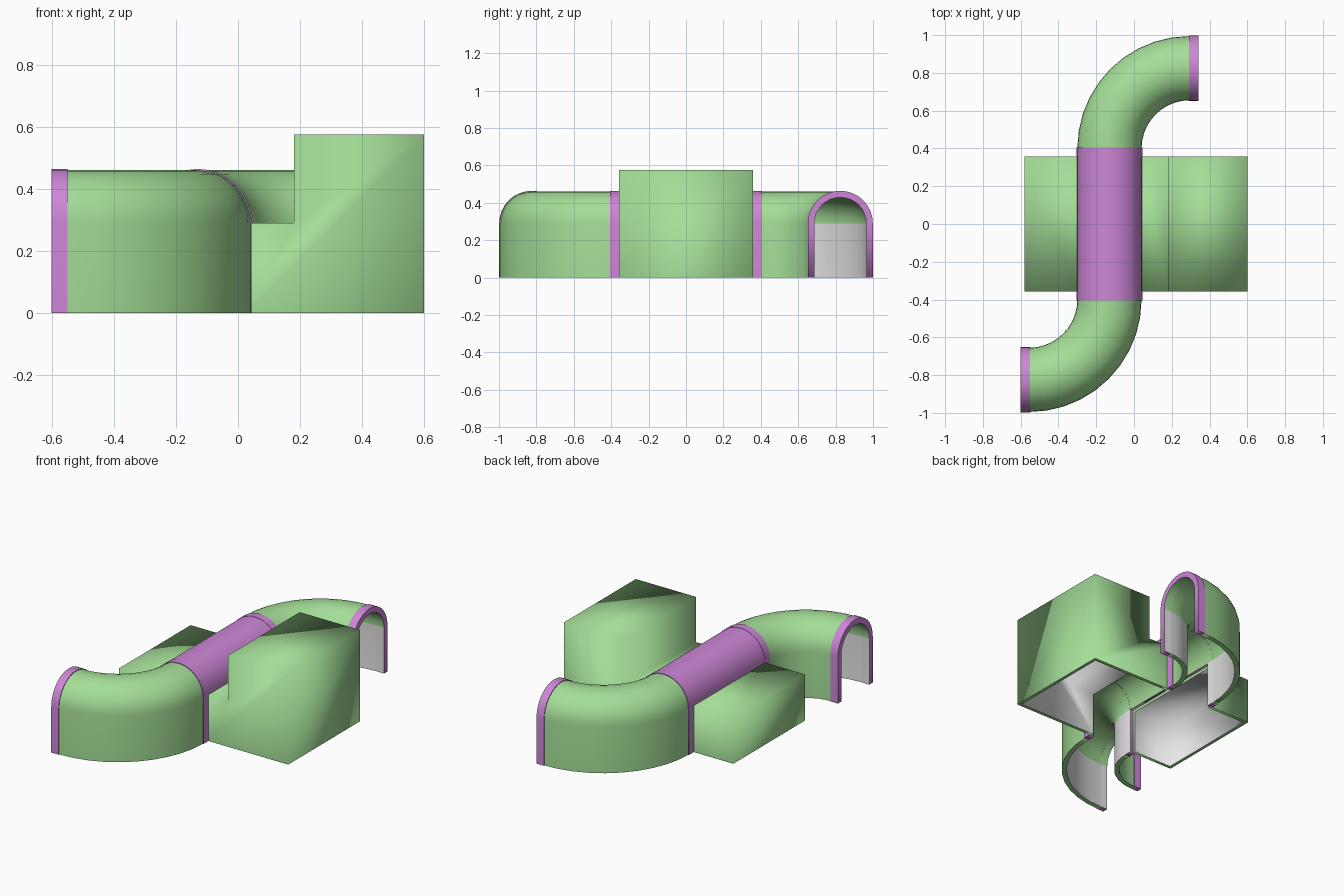
import bpy, bmesh
from math import sin, cos, pi
from mathutils import Vector

if "Cube" in bpy.data.objects:
    bpy.data.objects.remove(bpy.data.objects["Cube"])


def material(name, rgb):
    m = bpy.data.materials.new(name)
    m.use_nodes = True
    m.diffuse_color = (*rgb, 1)
    bsdf = m.node_tree.nodes["Principled BSDF"]
    bsdf.inputs["Base Color"].default_value = (*rgb, 1)
    bsdf.inputs["Roughness"].default_value = 0.7
    return m


GREEN = material("soft_green", (0.37, 0.73, 0.31))
PURPLE = material("orchid_purple", (0.61, 0.24, 0.68))
GREY = material("interior_grey", (0.8, 0.8, 0.8))

SPRING = 0.29       # height where the walls turn into the arch
AXIS = -0.13        # x of the straight passage
HALF = 0.357        # half depth of the side rooms
BEND = 0.425        # radius of the bends
ARCH_STEPS = 16


def shell_object(name, bm, slots, thickness):
    """Smooth outer skin, thickened inward; each inner face uses the next slot."""
    for f in bm.faces:
        f.smooth = True
    for e in bm.edges:
        e.smooth = not e.is_boundary
    me = bpy.data.meshes.new(name)
    bm.to_mesh(me)
    bm.free()
    for m in slots:
        me.materials.append(m)
    ob = bpy.data.objects.new(name, me)
    bpy.context.collection.objects.link(ob)
    mod = ob.modifiers.new("wall_thickness", "SOLIDIFY")
    mod.thickness = thickness
    mod.offset = -1
    mod.use_even_offset = True
    mod.use_quality_normals = True
    mod.material_offset = 1
    return ob


def loft(bm, rows):
    for a, b in zip(rows, rows[1:]):
        for j in range(len(a) - 1):
            f = bm.faces.new((a[j], b[j], b[j + 1], a[j + 1]))
            walls = min(v.co.z for v in f.verts) < SPRING - 0.01
            f.material_index = 0 if walls else 2


def tunnel(name, path, radius, thickness, colour, walls=True):
    """Arched passage swept along (point, direction) pairs."""
    section = [(cos(pi * k / ARCH_STEPS) * radius,
                SPRING + sin(pi * k / ARCH_STEPS) * radius)
               for k in range(ARCH_STEPS + 1)]
    if walls:
        section = [(radius, 0)] + section + [(-radius, 0)]
    bm = bmesh.new()
    rows = []
    for p, d in path:
        side = Vector((d[1], -d[0], 0))
        rows.append([bm.verts.new(Vector((*p, 0)) + side * s + Vector((0, 0, z)))
                     for s, z in section])
    loft(bm, rows)
    return shell_object(name, bm, (colour, GREY, colour, GREEN), thickness)


def room(name, profile, close):
    """Side room, open at the floor and toward the passage."""
    bm = bmesh.new()
    ends = [[bm.verts.new((x, y, z)) for x, z in profile + [close]]
            for y in (-HALF, HALF)]
    loft(bm, [row[:-1] for row in ends])
    bm.faces.new(ends[0])
    bm.faces.new(ends[1][::-1])
    for f in bm.faces:
        f.material_index = 0
    return shell_object(name, bm, (GREEN, GREY), 0.02)


# Central roof, open to the rooms on both sides
tunnel("central_roof", [((AXIS, -HALF), (0, 1)), ((AXIS, HALF), (0, 1))],
       0.172, 0.032, PURPLE, walls=False)

# Bends, their joint collars and mouth collars, repeated by a half turn
for label, s in (("back", 1), ("front", -1)):
    def turned(x, y):
        return (AXIS + s * x, s * y)

    path = []
    for k in range(11):
        a = pi / 2 * k / 10
        path.append((turned(BEND * (1 - cos(a)), 0.4 + BEND * sin(a)),
                     (s * sin(a), s * cos(a))))
    tunnel(label + "_bend", path, 0.17, 0.03, GREEN)
    tunnel(label + "_joint_collar",
           [(turned(0, 0.355), (0, s)), (turned(0, 0.405), (0, s))],
           0.174, 0.035, PURPLE)
    tunnel(label + "_mouth_collar",
           [(turned(BEND - 0.005, 0.4 + BEND), (s, 0)),
            (turned(BEND + 0.047, 0.4 + BEND), (s, 0))],
           0.174, 0.035, PURPLE)

# Tall room with a low link to the passage
room("tall_room",
     [(0.6, 0), (0.6, 0.575), (0.18, 0.575), (0.18, SPRING), (0.03, SPRING)],
     (0.03, 0))

# Low room on the other side
room("low_room", [(-0.29, SPRING), (-0.58, SPRING), (-0.58, 0)], (-0.29, 0))
